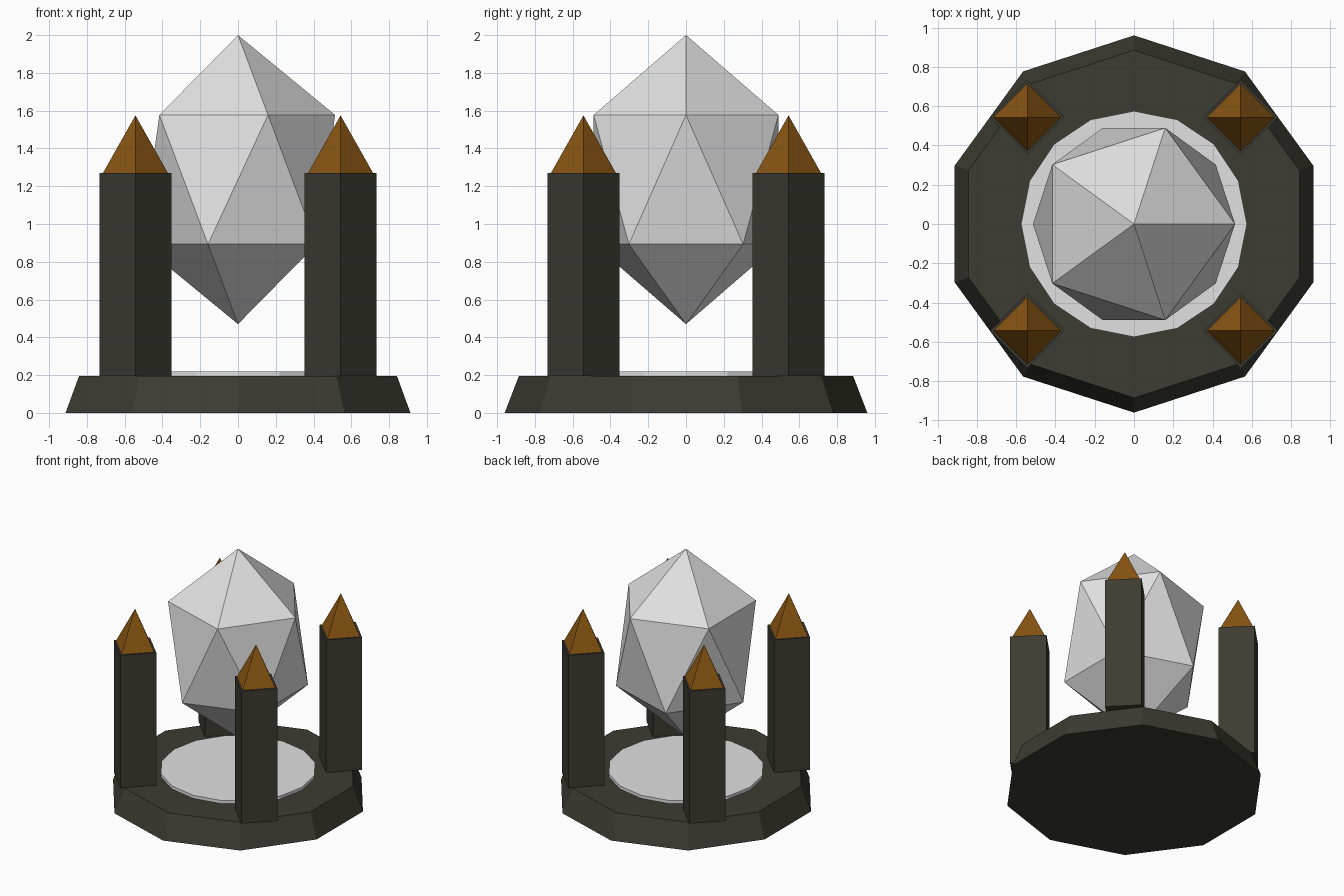
import bpy, math

if "Cube" in bpy.data.objects:
    bpy.data.objects.remove(bpy.data.objects["Cube"])


def material(name, rgb):
    m = bpy.data.materials.new(name)
    m.diffuse_color = (*rgb, 1.0)
    m.use_nodes = True
    m.node_tree.nodes["Principled BSDF"].inputs["Base Color"].default_value = m.diffuse_color
    return m


stone = material("dark_stone", (0.045, 0.044, 0.032))
bronze = material("bronze", (0.25, 0.09, 0.006))
pale = material("pale_crystal", (0.75, 0.75, 0.75))


def frustum(name, sides, r_bottom, r_top, z0, z1, mat, x=0, y=0, turn=0):
    """Flat-sided cone or prism standing between heights z0 and z1."""
    bpy.ops.mesh.primitive_cone_add(
        vertices=sides, radius1=r_bottom, radius2=r_top, depth=z1 - z0,
        location=(x, y, (z0 + z1) / 2), rotation=(0, 0, turn))
    obj = bpy.context.object
    obj.name = name
    obj.data.materials.append(mat)
    return obj


# Ten-sided plinth with a pale disc set on top
frustum("base", 10, 0.96, 0.885, 0.0, 0.195, stone)
frustum("glow_disc", 16, 0.575, 0.575, 0.17, 0.22, pale)

# Four diagonal pillars, each with a pyramid cap
for sx in (-1, 1):
    for sy in (-1, 1):
        x, y = sx * 0.543, sy * 0.543
        frustum("pillar", 4, 0.19, 0.19, 0.195, 1.27, stone, x, y)
        frustum("pillar_cap", 4, 0.172, 0, 1.27, 1.575, bronze, x, y)

# Stretched floating crystal
bpy.ops.mesh.primitive_ico_sphere_add(subdivisions=1, radius=1, location=(0, 0, 1.235))
crystal = bpy.context.object
crystal.name = "crystal"
crystal.scale = (0.575, 0.575, 0.765)
crystal.data.materials.append(pale)
